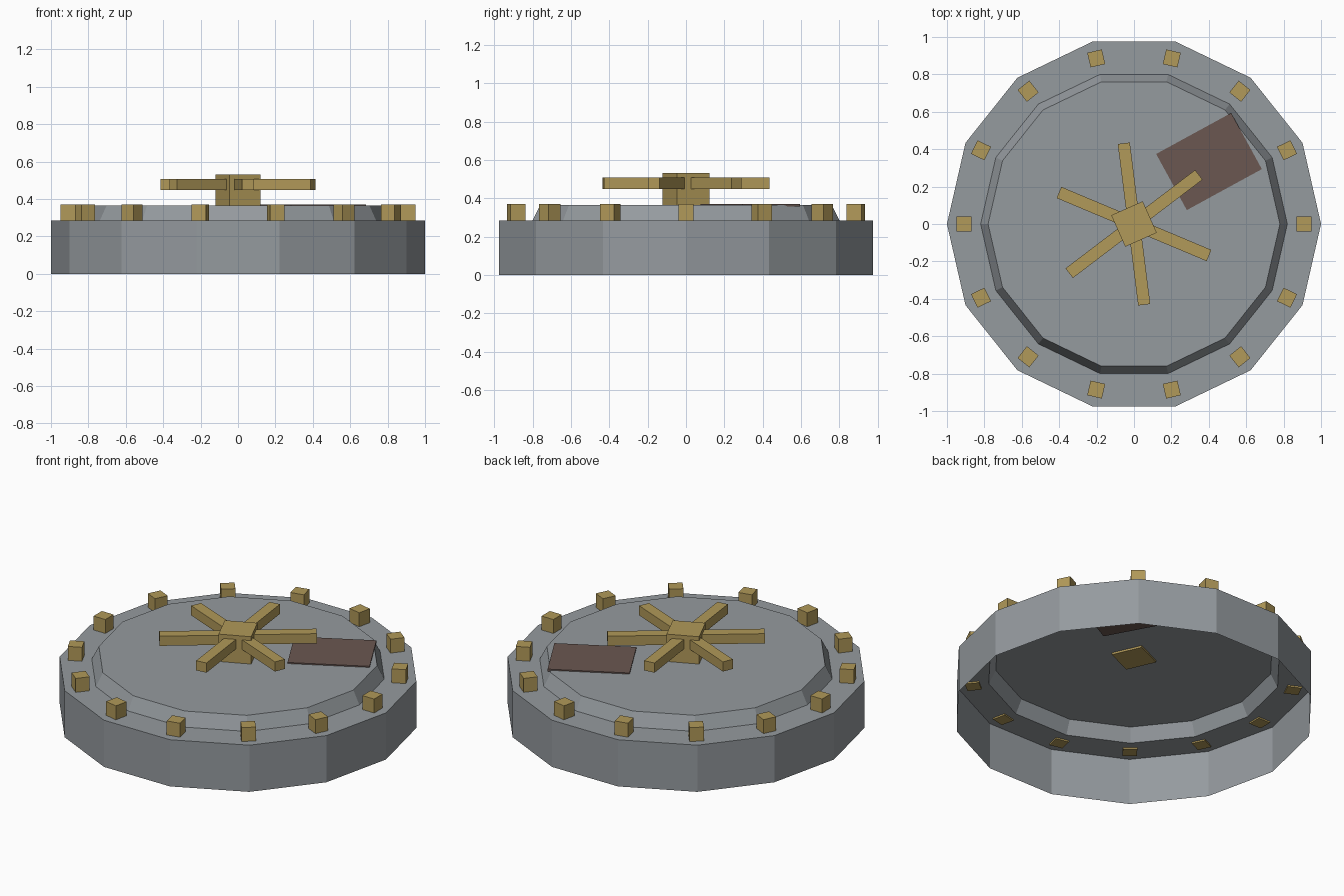
import bpy, bmesh, math
from mathutils import Matrix

if "Cube" in bpy.data.objects:
    bpy.data.objects.remove(bpy.data.objects["Cube"])

SIDES = 14


def material(name, rgb):
    m = bpy.data.materials.new(name)
    m.diffuse_color = (*rgb, 1)
    m.use_nodes = True
    m.node_tree.nodes["Principled BSDF"].inputs["Base Color"].default_value = m.diffuse_color
    return m


STEEL = material("grey_steel", (0.30, 0.325, 0.345))
BRASS = material("brass", (0.44, 0.32, 0.10))
RUST = material("brown_rust", (0.145, 0.097, 0.083))


def finish(name, bm, mat):
    me = bpy.data.meshes.new(name)
    bm.to_mesh(me)
    bm.free()
    me.materials.append(mat)
    ob = bpy.data.objects.new(name, me)
    bpy.context.collection.objects.link(ob)
    return ob


def box(name, mat, x, y, z0, z1, sx, sy, angle):
    bm = bmesh.new()
    bmesh.ops.create_cube(bm, size=1, matrix=Matrix.Translation((x, y, (z0 + z1) / 2))
                          @ Matrix.Rotation(angle, 4, 'Z')
                          @ Matrix.Diagonal((sx, sy, z1 - z0, 1)))
    return finish(name, bm, mat)


# Hatch body: open-bottomed shell with wall, flat rim, bevel and raised lid
bm = bmesh.new()
rings = []
for r, z in [(1, 0), (1, 0.285), (0.82, 0.285), (0.78, 0.365)]:
    rings.append([bm.verts.new((r * math.cos(math.tau * i / SIDES),
                                r * math.sin(math.tau * i / SIDES), z)) for i in range(SIDES)])
for low, high in zip(rings, rings[1:]):
    for i in range(SIDES):
        j = (i + 1) % SIDES
        bm.faces.new((low[i], low[j], high[j], high[i]))
bm.faces.new(rings[-1])
finish("hatch_body", bm, STEEL)

# Bolts around the rim
for i in range(SIDES):
    a = math.tau * i / SIDES
    box(f"bolt_{i + 1}", BRASS, 0.908 * math.cos(a), 0.908 * math.sin(a),
        0.276, 0.37, 0.08, 0.08, a)

# Hand wheel: square hub with three crossing bars
box("wheel_hub", BRASS, 0, 0, 0.353, 0.532, 0.184, 0.184, math.radians(24))
for i in range(3):
    box(f"wheel_bar_{i + 1}", BRASS, 0, 0, 0.449, 0.508, 0.87, 0.065,
        math.radians(37.2 + 60 * i))

# Rusty patch plate on the lid
box("patch_plate", RUST, 0.401, 0.334, 0.357, 0.372, 0.457, 0.342, 0.5)
